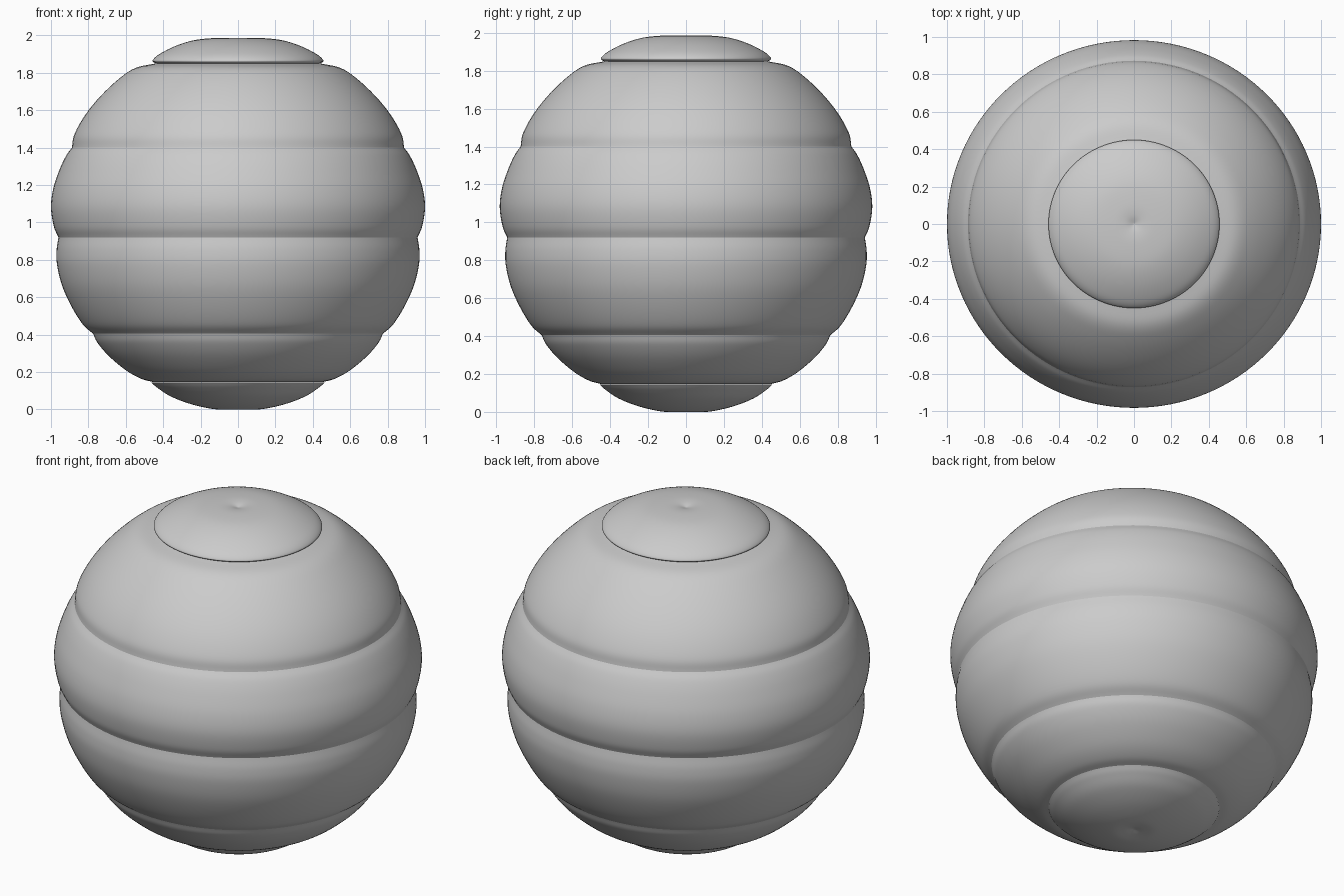
import bpy, math
from mathutils import Vector

if "Cube" in bpy.data.objects:
    bpy.data.objects.remove(bpy.data.objects["Cube"])

SEGMENTS = 128
STEPS = 6
Y_SCALE = 0.983  # the ball is very slightly narrower front to back


def smooth_profile(pts):
    """Catmull-Rom curve through (radius, height) points."""
    p = [Vector(q) for q in pts]
    p = [2 * p[0] - p[1]] + p + [2 * p[-1] - p[-2]]
    out = []
    for i in range(1, len(p) - 2):
        a, b, c, d = p[i - 1:i + 3]
        for s in range(STEPS):
            t = s / STEPS
            out.append(0.5 * (2 * b + (c - a) * t + (2 * a - 5 * b + 4 * c - d) * t * t
                              + (3 * b - a - 3 * c + d) * t ** 3))
    out.append(p[-2])
    return out


def lathe(name, pts):
    """Revolve a profile (listed from bottom to top) about the z axis."""
    verts, rings, faces = [], [], []
    for r, z in smooth_profile(pts):
        n = 1 if r < 1e-4 else SEGMENTS
        rings.append([len(verts) + k for k in range(n)])
        for k in range(n):
            a = 2 * math.pi * k / SEGMENTS
            verts.append((r * math.cos(a), r * math.sin(a) * Y_SCALE, z))
    for lo, hi in zip(rings, rings[1:]):
        for k in range(SEGMENTS):
            j = (k + 1) % SEGMENTS
            if len(lo) == 1:
                faces.append((lo[0], hi[j], hi[k]))
            elif len(hi) == 1:
                faces.append((lo[k], lo[j], hi[0]))
            else:
                faces.append((lo[k], lo[j], hi[j], hi[k]))
    mesh = bpy.data.meshes.new(name)
    mesh.from_pydata(verts, [], faces)
    mesh.shade_smooth()
    obj = bpy.data.objects.new(name, mesh)
    bpy.context.collection.objects.link(obj)


# Bulging bands stacked from the base cap to the top cap, meeting in creases
lathe("base_cap", [(0, 0.012), (0.06, 0.002), (0.13, 0.002), (0.25, 0.028),
                   (0.36, 0.07), (0.43, 0.115), (0.465, 0.145)])
lathe("lower_band", [(0.455, 0.147), (0.52, 0.165), (0.60, 0.21), (0.69, 0.285),
                     (0.75, 0.355), (0.775, 0.405)])
lathe("lower_middle_band", [(0.775, 0.405), (0.83, 0.455), (0.89, 0.55), (0.94, 0.66),
                            (0.967, 0.77), (0.97, 0.85), (0.96, 0.92)])
lathe("upper_middle_band", [(0.96, 0.92), (0.985, 0.98), (1.0, 1.08), (0.988, 1.18),
                            (0.955, 1.28), (0.92, 1.355), (0.888, 1.40)])
lathe("upper_band", [(0.888, 1.40), (0.875, 1.47), (0.82, 1.57), (0.74, 1.67),
                     (0.64, 1.765), (0.55, 1.825), (0.44, 1.85)])
lathe("top_cap", [(0.44, 1.85), (0.457, 1.865), (0.42, 1.90), (0.33, 1.945),
                  (0.23, 1.975), (0.12, 1.986), (0.05, 1.984), (0, 1.972)])
